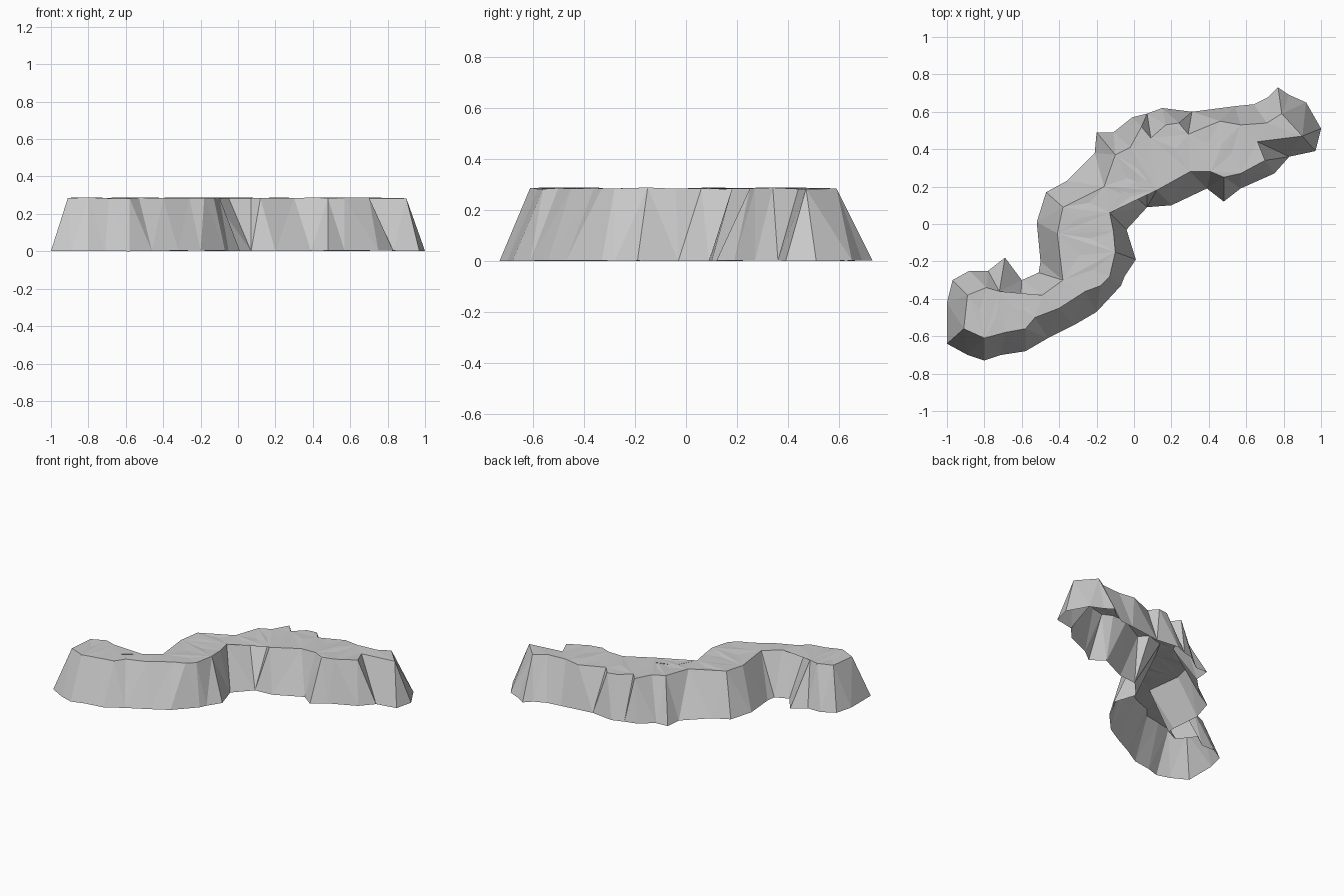
import bpy
import bmesh
import random
from mathutils import Vector

random.seed(4)
cube = bpy.data.objects.get("Cube")
if cube:
    bpy.data.objects.remove(cube, do_unlink=True)

HEIGHT = 0.285
ROUGHNESS = 0.004

# Footprint of the cliff, counterclockwise, in hundredths
foot_outline = [
    (-100, -64), (-89, -70), (-80, -73), (-71, -70), (-58, -68), (-46, -61),
    (-32, -54), (-20, -47), (-7, -33), (-5, -28), (1, -19), (-4, -3),
    (7, 9), (20, 10), (39, 19), (48, 12), (57, 19), (75, 27), (83, 36),
    (97, 39), (100, 51), (92, 65), (83, 69), (77, 73), (72, 68), (64, 64),
    (54, 63), (31, 60), (15, 62), (7, 59), (-1, 57), (-11, 49), (-20, 49),
    (-21, 38), (-36, 23), (-47, 17), (-52, 1), (-50, -20), (-51, -26),
    (-60, -30), (-69, -18), (-78, -25), (-88, -25), (-97, -30), (-100, -42)]

# Rim of the plateau, starting at the same corner
rim_outline = [
    (-91, -56), (-80, -61), (-69, -58), (-58, -56), (-53, -50), (-40, -45),
    (-26, -36), (-18, -33), (-13, -28), (-10, -15), (-11, -4), (-13, 6),
    (-5, 20), (7, 24), (12, 18), (30, 28), (41, 28), (48, 25), (57, 27),
    (70, 34), (66, 44), (90, 47), (79, 59), (71, 54), (57, 53), (46, 55),
    (29, 48), (24, 54), (17, 53), (9, 46), (4, 52), (-2, 41), (-10, 37),
    (-16, 20), (-38, 9), (-41, -5), (-38, -30), (-49, -38), (-61, -47),
    (-72, -36), (-79, -34), (-89, -38)]


def add_ring(bm, outline, height, low, high):
    """Place an outline at a height with a little unevenness."""
    return [bm.verts.new((x / 100, y / 100, height + random.uniform(low, high)))
            for x, y in outline]


def stitch_rings(bm, lower, upper):
    """Join two closed rings with triangles, taking the shorter diagonal."""
    i = j = 0
    while i < len(lower) or j < len(upper):
        a, b = lower[i % len(lower)], upper[j % len(upper)]
        next_a, next_b = lower[(i + 1) % len(lower)], upper[(j + 1) % len(upper)]
        along_lower = (next_a.co - b.co).length
        along_upper = (next_b.co - a.co).length
        if j == len(upper) or (i < len(lower) and along_lower < along_upper):
            bm.faces.new((a, next_a, b))
            i += 1
        else:
            bm.faces.new((a, next_b, b))
            j += 1


def fill_plateau(bm, rim):
    """Close the rim with a slightly rough triangulated surface."""
    top = bm.faces.new(rim)
    faces = bmesh.ops.triangulate(bm, faces=[top], ngon_method="BEAUTY")["faces"]
    large = [f for f in faces if f.calc_area() > 0.012]
    middles = bmesh.ops.poke(bm, faces=large)["verts"]
    for vert in middles:
        vert.co.z = HEIGHT + random.uniform(-ROUGHNESS, ROUGHNESS)


# Sloping rock wall and plateau, open underneath
bm = bmesh.new()
foot = add_ring(bm, foot_outline, 0, 0, ROUGHNESS)
rim = add_ring(bm, rim_outline, HEIGHT, -ROUGHNESS / 2, ROUGHNESS)
stitch_rings(bm, foot, rim)
fill_plateau(bm, rim)
bmesh.ops.recalc_face_normals(bm, faces=bm.faces[:])
if sum((f.normal.z * f.calc_area() for f in bm.faces)) < 0:
    bmesh.ops.reverse_faces(bm, faces=bm.faces[:])

mesh = bpy.data.meshes.new("cliff_ridge")
bm.to_mesh(mesh)
bm.free()
cliff = bpy.data.objects.new("cliff_ridge", mesh)
bpy.context.collection.objects.link(cliff)

# Plain grey stone
stone = bpy.data.materials.new("grey_stone")
stone.use_nodes = True
colour = (0.6, 0.6, 0.6, 1)
stone.diffuse_color = colour
stone.node_tree.nodes["Principled BSDF"].inputs["Base Color"].default_value = colour
mesh.materials.append(stone)
